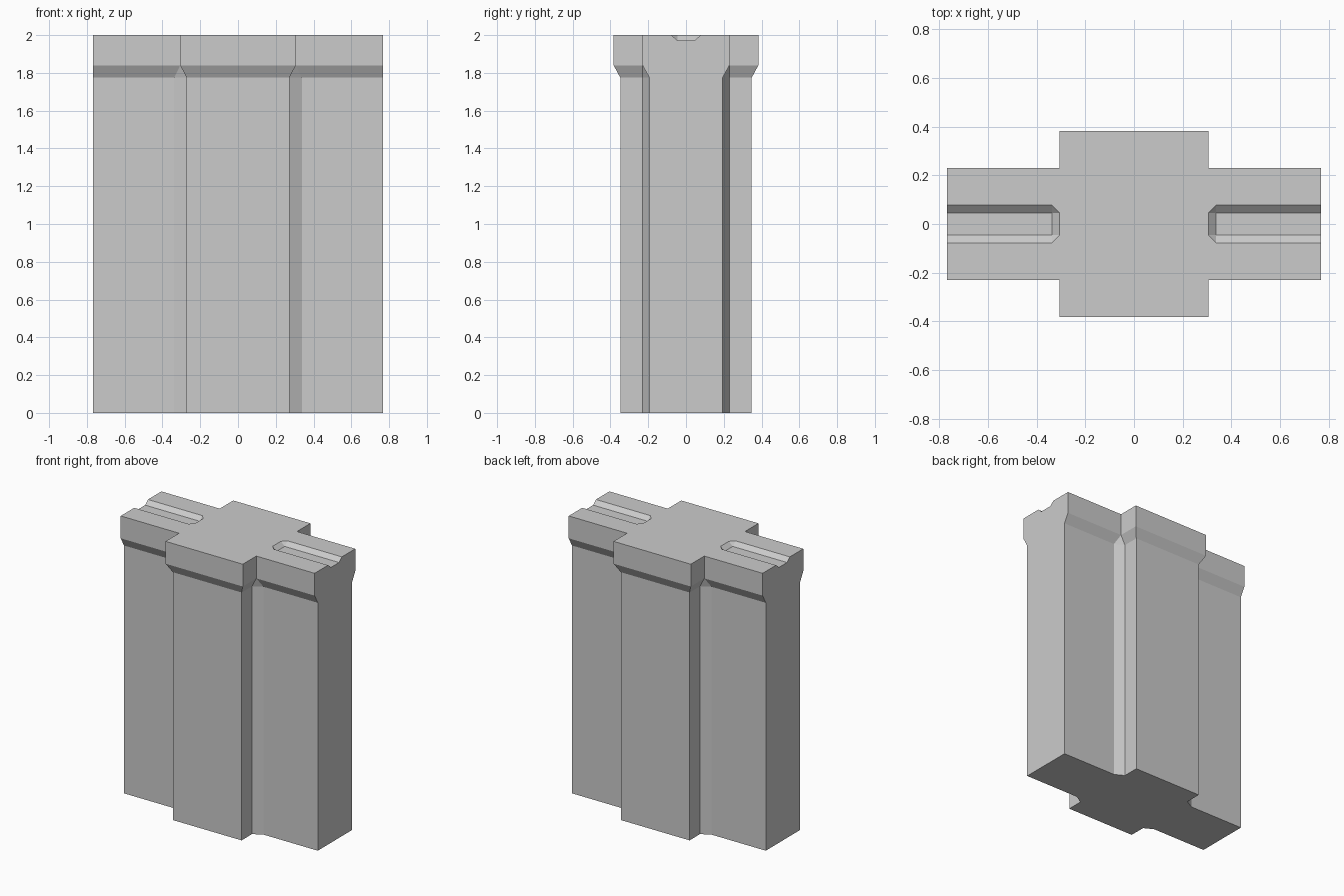
import bpy, bmesh

if "Cube" in bpy.data.objects:
    bpy.data.objects.remove(bpy.data.objects["Cube"])

Z_LOW, Z_MID, Z_TOP = 1.775, 1.84, 2.0


def four_way(quadrant):
    """Mirror a first-quadrant outline into a full counter-clockwise loop."""
    half = quadrant + [(-x, y) for x, y in reversed(quadrant)]
    return half + [(-x, -y) for x, y in half]


def loft(name, rings):
    """Skin a closed solid through (outline, z) rings of equal point count."""
    bm = bmesh.new()
    loops = [[bm.verts.new((x, y, z)) for x, y in pts] for pts, z in rings]
    n = len(loops[0])
    for a, b in zip(loops, loops[1:]):
        for i in range(n):
            j = (i + 1) % n
            bm.faces.new((a[i], a[j], b[j], b[i]))
    bm.faces.new(loops[0][::-1])
    bm.faces.new(loops[-1])
    bmesh.ops.remove_doubles(bm, verts=bm.verts, dist=1e-5)
    bmesh.ops.recalc_face_normals(bm, faces=bm.faces)
    mesh = bpy.data.meshes.new(name)
    bm.to_mesh(mesh)
    bm.free()
    ob = bpy.data.objects.new(name, mesh)
    bpy.context.collection.objects.link(ob)
    return ob


# Wall column: slim cross-shaped shaft flaring into a wider cap
shaft = four_way([(0.768, 0.194), (0.338, 0.194), (0.272, 0.23), (0.272, 0.348)])
cap = four_way([(0.768, 0.23), (0.306, 0.23), (0.306, 0.23), (0.306, 0.383)])
column = loft("wall_column", [(shaft, 0), (shaft, Z_LOW), (cap, Z_MID), (cap, Z_TOP)])

# Bevelled grooves in the top of both arms
for name, s in (("groove_cutter_right", 1), ("groove_cutter_left", -1)):
    def outline(pts):
        return [(s * x, y) for x, y in pts + [(x, -y) for x, y in reversed(pts)]]
    floor = outline([(0.9, 0.046), (0.338, 0.046), (0.338, 0.046)])
    rim = outline([(0.9, 0.078), (0.338, 0.078), (0.307, 0.046)])
    cutter = loft(name, [(floor, Z_TOP - 0.028), (rim, Z_TOP), (rim, Z_TOP + 0.1)])
    cutter.hide_render = True
    cutter.display_type = 'WIRE'
    mod = column.modifiers.new(name, 'BOOLEAN')
    mod.operation = 'DIFFERENCE'
    mod.solver = 'EXACT'
    mod.object = cutter
